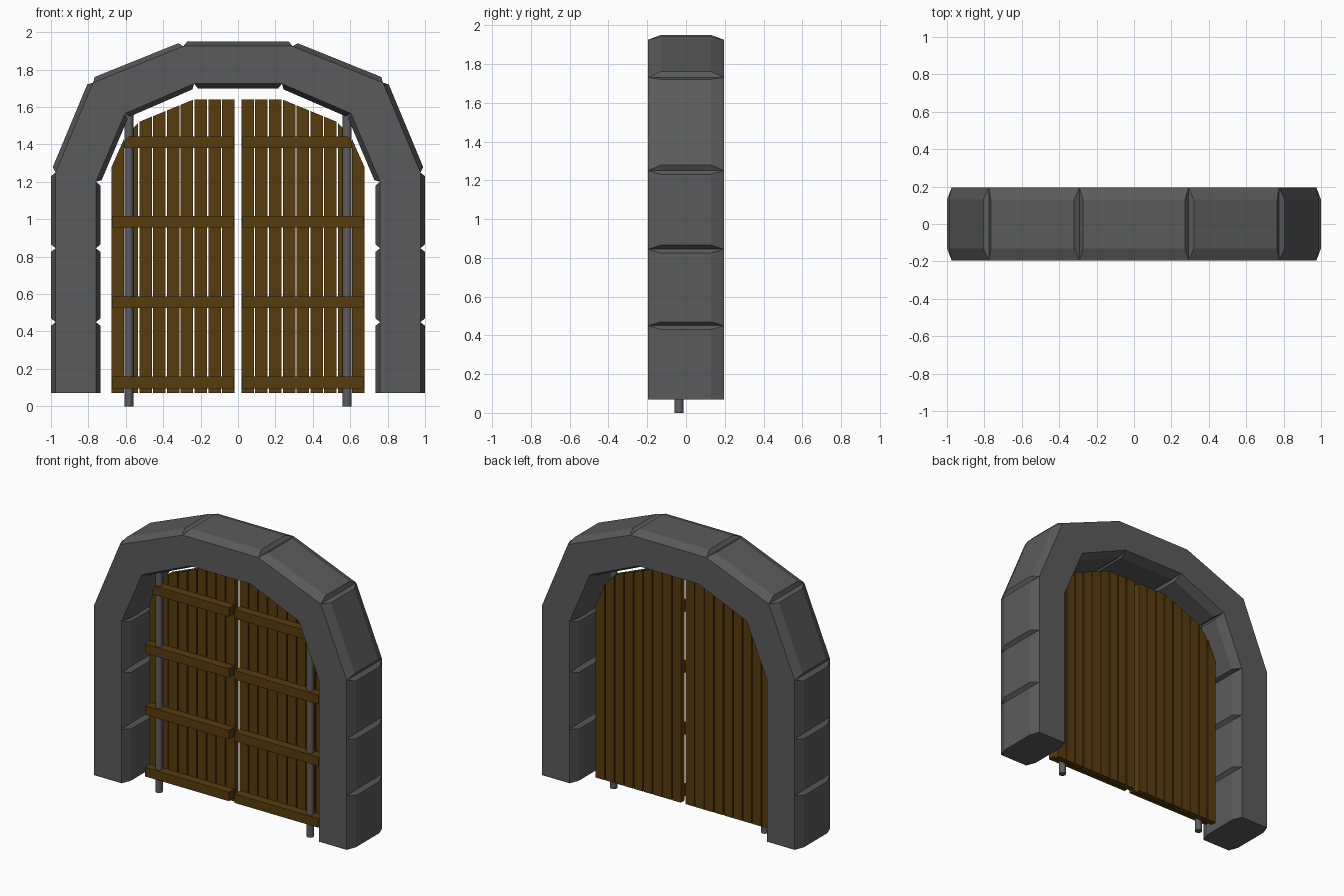
import bpy, bmesh, math
from mathutils import Vector

if "Cube" in bpy.data.objects:
    bpy.data.objects.remove(bpy.data.objects["Cube"])

def material(name, rgb):
    m = bpy.data.materials.new(name)
    m.diffuse_color = (*rgb, 1)
    m.use_nodes = True
    m.node_tree.nodes["Principled BSDF"].inputs["Base Color"].default_value = m.diffuse_color
    return m

STONE = material("dark grey stone", (0.105, 0.105, 0.105))
WOOD = material("brown wood", (0.095, 0.046, 0.004))
IRON = material("grey iron", (0.11, 0.11, 0.115))

def finish(bm, name, mat):
    bmesh.ops.recalc_face_normals(bm, faces=bm.faces)
    me = bpy.data.meshes.new(name)
    bm.to_mesh(me)
    bm.free()
    me.materials.append(mat)
    ob = bpy.data.objects.new(name, me)
    bpy.context.collection.objects.link(ob)
    return ob

def prism(bm, pts, y0, y1):
    """Extrude a front-view (x, z) outline from y0 to y1."""
    a = [bm.verts.new((x, y0, z)) for x, z in pts]
    b = [bm.verts.new((x, y1, z)) for x, z in pts]
    bm.faces.new(a)
    bm.faces.new(b[::-1])
    n = len(pts)
    for i in range(n):
        j = (i + 1) % n
        bm.faces.new((a[i], b[i], b[j], a[j]))

# ---- stone arch: one chamfered block between each pair of joints ----
D, DC, LIFT, INSET = 0.195, 0.13, 0.025, 0.02

def stone_block(name, o0, o1, i0, i1, cut0=True, cut1=True):
    bm = bmesh.new()
    pts = []
    for a, b, other in ((o0, o1, i0), (i0, i1, o0)):
        a, b, other = Vector(a), Vector(b), Vector(other)
        d = (b - a).normalized()
        n = Vector((-d.y, d.x))
        if n.dot(other - a) > 0:
            n = -n
        ra = a + n * LIFT + d * (INSET if cut0 else 0)
        rb = b + n * LIFT - d * (INSET if cut1 else 0)
        for s in (-1, 1):
            pts += [(a.x, s * D, a.y), (b.x, s * D, b.y),
                    (ra.x, s * DC, ra.y), (rb.x, s * DC, rb.y)]
    vs = [bm.verts.new(p) for p in pts]
    bmesh.ops.convex_hull(bm, input=vs)
    bmesh.ops.dissolve_limit(bm, angle_limit=math.radians(1),
                             verts=bm.verts, edges=bm.edges)
    return finish(bm, name, STONE)

outer = [(0.975, 0.07), (0.975, 0.45), (0.975, 0.845), (0.975, 1.25),
         (0.775, 1.73), (0.292, 1.925)]
inner = [(0.76, 0.07), (0.76, 0.45), (0.76, 0.825), (0.76, 1.2),
         (0.605, 1.565), (0.235, 1.725)]
inner[2] = (0.76, 0.845)
for s, side in ((-1, "left"), (1, "right")):
    o = [(s * x, z) for x, z in outer]
    i = [(s * x, z) for x, z in inner]
    for k in range(5):
        part = "pillar_stone" if k < 3 else "arch_stone"
        stone_block(f"{part}_{side}_{k + 1}", o[k], o[k + 1], i[k], i[k + 1], cut0=k > 0)
mir = lambda p: (-p[0], p[1])
stone_block("keystone", mir(outer[5]), outer[5], mir(inner[5]), inner[5])

# ---- door leaves ----
top_line = [(0.0, 1.64), (0.237, 1.64), (0.53, 1.52), (0.61, 1.43), (0.68, 1.27)]

def top_z(x):
    for (x0, z0), (x1, z1) in zip(top_line, top_line[1:]):
        if x <= x1:
            return z0 + (z1 - z0) * (x - x0) / (x1 - x0)
    return top_line[-1][1]

PLANKS, X0, X1, GAP = 9, 0.018, 0.675, 0.007
pitch = (X1 - X0 + GAP) / PLANKS
for s, side in ((-1, "left"), (1, "right")):
    # vertical planks with tops following the arch
    bm = bmesh.new()
    for k in range(PLANKS):
        a = X0 + k * pitch
        b = a + pitch - GAP
        prism(bm, [(s * a, 0.07), (s * b, 0.07), (s * b, top_z(b)), (s * a, top_z(a))],
              -0.01, 0.03)
    finish(bm, f"door_planks_{side}", WOOD)

    # cross rails, the top one trimmed to the arch
    bm = bmesh.new()
    for z in (0.095, 0.525, 0.955, 1.38):
        e0, e1 = (0.61, 0.585) if z > 1.3 else (0.67, 0.67)
        prism(bm, [(s * 0.022, z), (s * e0, z), (s * e0, z + 0.035),
                   (s * e1, z + 0.063), (s * 0.022, z + 0.063)], -0.07, -0.01)
    finish(bm, f"door_rails_{side}", WOOD)

    # hinge rod running into the ground
    bm = bmesh.new()
    bmesh.ops.create_cone(bm, cap_ends=True, segments=12, radius1=0.024, radius2=0.024,
                          depth=1.56)
    bmesh.ops.translate(bm, verts=bm.verts, vec=(s * 0.583, -0.036, 0.78))
    rod = finish(bm, f"hinge_rod_{side}", IRON)
    for p in rod.data.polygons:
        p.use_smooth = len(p.vertices) == 4
